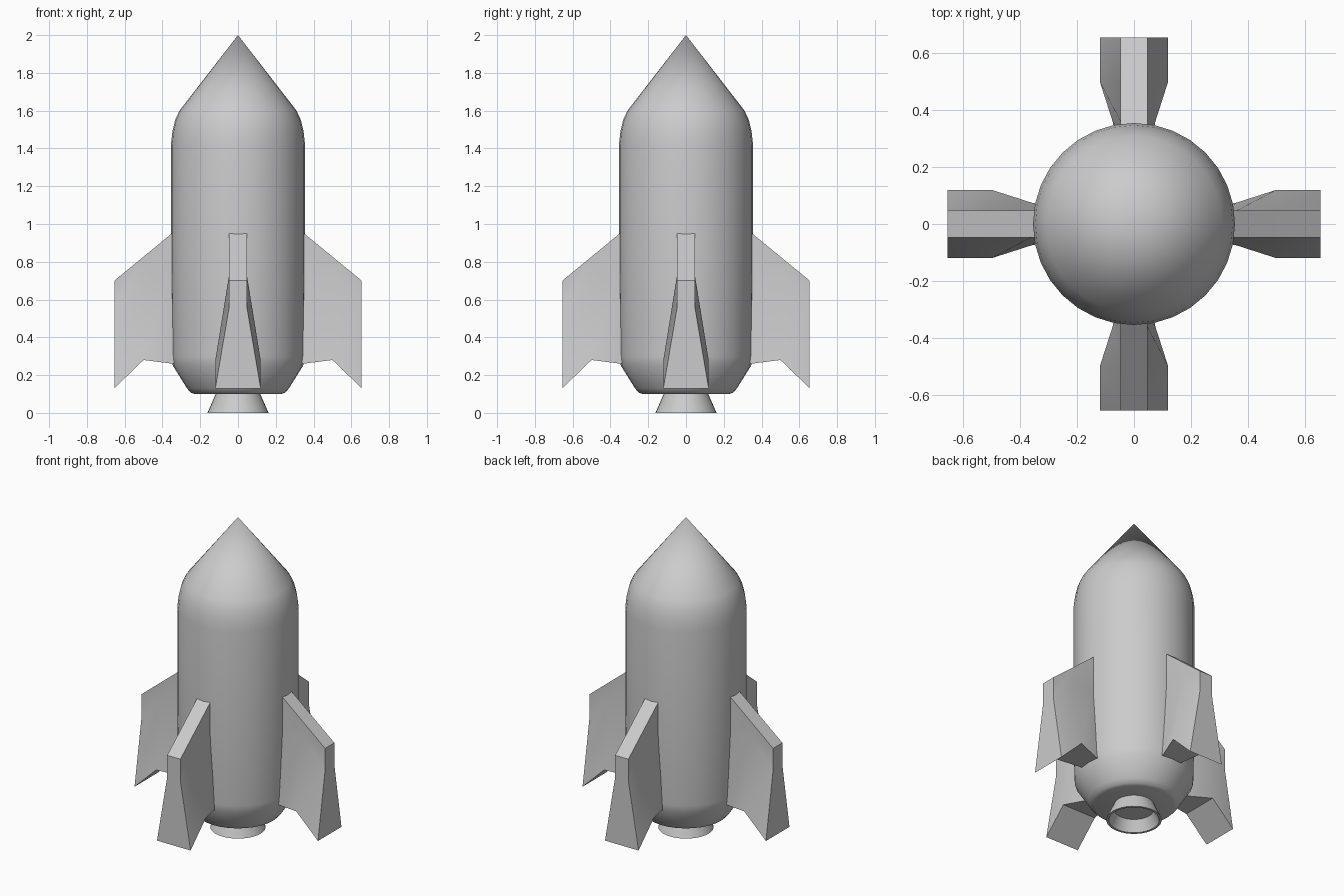
import bpy, bmesh, math

if "Cube" in bpy.data.objects:
    bpy.data.objects.remove(bpy.data.objects["Cube"])


def finish(name, bm, angle):
    bmesh.ops.remove_doubles(bm, verts=bm.verts, dist=1e-5)
    bmesh.ops.recalc_face_normals(bm, faces=bm.faces)
    me = bpy.data.meshes.new(name)
    bm.to_mesh(me)
    bm.free()
    ob = bpy.data.objects.new(name, me)
    bpy.context.collection.objects.link(ob)
    bpy.ops.object.select_all(action='DESELECT')
    ob.select_set(True)
    bpy.context.view_layer.objects.active = ob
    bpy.ops.object.shade_smooth_by_angle(angle=math.radians(angle))
    return ob


def lathe(name, profile, angle, steps=32):
    bm = bmesh.new()
    verts = [bm.verts.new((r, 0, z)) for r, z in profile]
    edges = [bm.edges.new(p) for p in zip(verts, verts[1:])]
    bmesh.ops.spin(bm, geom=verts + edges, cent=(0, 0, 0), axis=(0, 0, 1),
                   angle=math.tau, steps=steps, use_duplicate=False)
    return finish(name, bm, angle)


# Hull with pointed nose and tapered tail
lathe("hull", [(0, 0.10), (0.23, 0.10), (0.25, 0.107), (0.27, 0.13),
               (0.345, 0.25), (0.35, 0.30), (0.355, 0.75), (0.355, 1.42),
               (0.347, 1.49), (0.333, 1.55), (0.31, 1.60), (0, 2.0)], 50)

# Hollow flared nozzle
lathe("nozzle", [(0.11, 0.12), (0.118, 0.10), (0.162, 0), (0.148, 0),
                 (0.115, 0.07), (0, 0.07)], 40)


def fin(name, turn):
    # Columns from root to tip: radius, then (z, half width) for three rows
    cols = [(0.33, [(0.967, 0.047), (0.71, 0.047), (0.26, 0.07)]),
            (0.36, [(0.942, 0.047), (0.71, 0.047), (0.262, 0.075)]),
            (0.50, [(0.827, 0.047), (0.73, 0.047), (0.28, 0.12)]),
            (0.655, [(0.70, 0.047), (0.56, 0.047), (0.13, 0.12)])]
    bm = bmesh.new()
    rings = []
    for x, rows in cols:
        pts = [(x, w, z) for z, w in rows] + [(x, -w, z) for z, w in rows[::-1]]
        rings.append([bm.verts.new(p) for p in pts])
    for a, b in zip(rings, rings[1:]):
        for i in range(6):
            j = (i + 1) % 6
            bm.faces.new((a[i], a[j], b[j], b[i]))
    for r in (rings[0], rings[-1]):
        for i in range(2):
            bm.faces.new((r[i], r[i + 1], r[4 - i], r[5 - i]))
    ob = finish(name, bm, 40)
    ob.rotation_euler.z = turn


# Four fins around the hull
for k, side in enumerate(("right", "back", "left", "front")):
    fin(side + "_fin", k * math.pi / 2)
